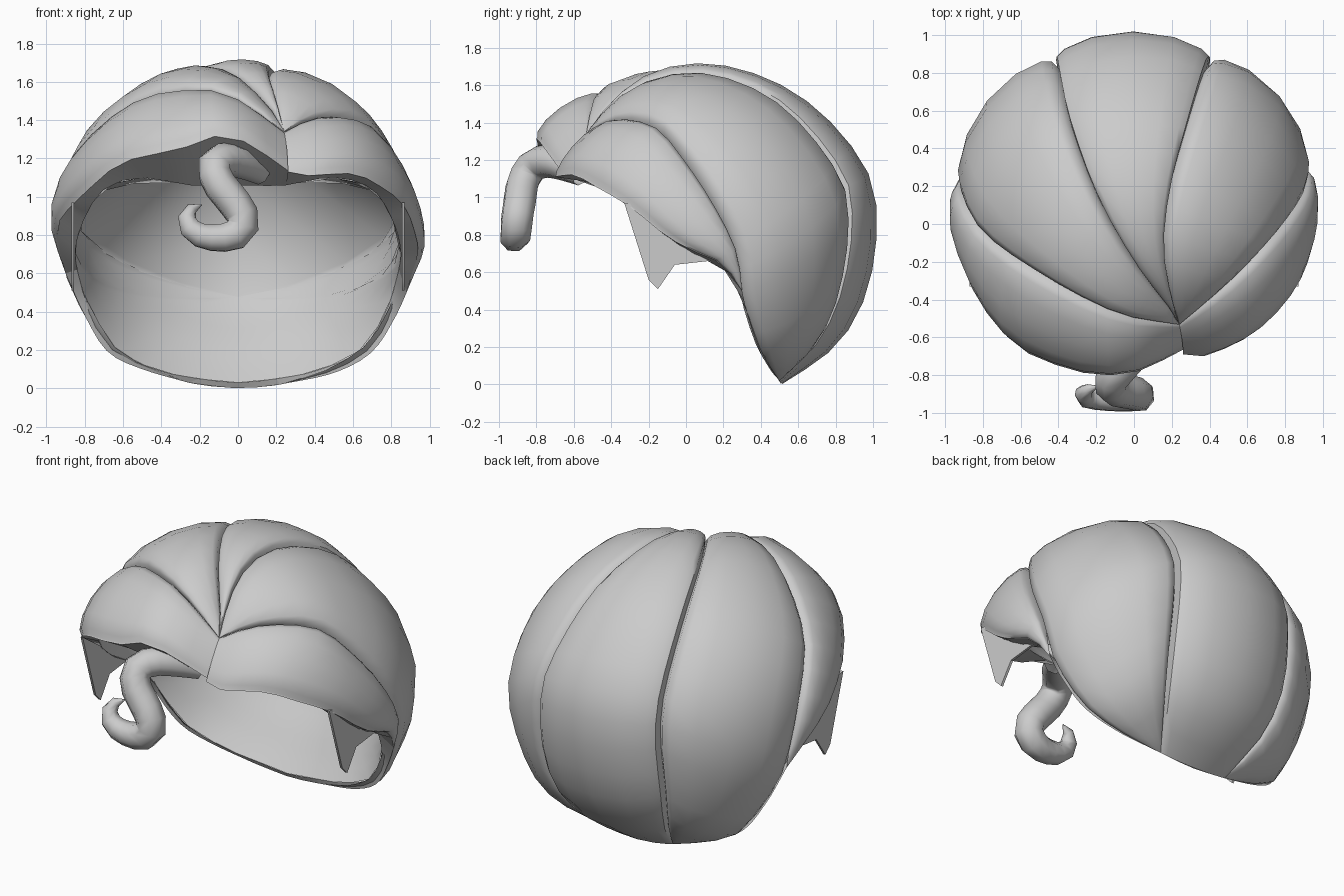
import bpy, math
from mathutils import Vector, Quaternion

if "Cube" in bpy.data.objects:
    bpy.data.objects.remove(bpy.data.objects["Cube"])

CENTRE = Vector((0, 0, 0.82))
RADII = Vector((0.97, 1.0, 0.88))

hair = bpy.data.materials.new("hair_grey")
hair.diffuse_color = (0.6, 0.6, 0.6, 1)
hair.use_nodes = True
hair.node_tree.nodes["Principled BSDF"].inputs["Base Color"].default_value = hair.diffuse_color


def to_unit(p):
    d = Vector(p) - CENTRE
    return Vector((d.x / RADII.x, d.y / RADII.y, d.z / RADII.z))


def from_unit(d):
    p = CENTRE + Vector((d.x * RADII.x, d.y * RADII.y, d.z * RADII.z))
    p.z = max(p.z, 0)
    return p


def resample(points, n):
    """n + 1 evenly spaced points along a smooth spline through the points"""
    c = [Vector(p) for p in points]
    c = [c[0] * 2 - c[1]] + c + [c[-1] * 2 - c[-2]]
    pts = [c[1]]
    for a, b, d, e in zip(c, c[1:], c[2:], c[3:]):
        for k in range(1, 7):
            t = k / 6
            pts.append((b * 2 + (d - a) * t + (a * 2 - b * 5 + d * 4 - e) * t ** 2
                        + (b * 3 - a - d * 3 + e) * t ** 3) * 0.5)
    lens = [0]
    for a, b in zip(pts, pts[1:]):
        lens.append(lens[-1] + (b - a).length)
    out = []
    for i in range(n + 1):
        s = lens[-1] * i / n
        k = max(j for j in range(len(pts) - 1) if lens[j] <= s + 1e-9)
        out.append(pts[k].lerp(pts[k + 1], min(1, (s - lens[k]) / (lens[k + 1] - lens[k]))))
    return out


def make(name, verts, faces, angle=50):
    me = bpy.data.meshes.new(name)
    me.from_pydata([tuple(v) for v in verts], [], faces)
    me.materials.append(hair)
    ob = bpy.data.objects.new(name, me)
    bpy.context.collection.objects.link(ob)
    bpy.ops.object.select_all(action='DESELECT')
    ob.select_set(True)
    bpy.context.view_layer.objects.active = ob
    bpy.ops.object.mode_set(mode='EDIT')
    bpy.ops.mesh.select_all(action='SELECT')
    bpy.ops.mesh.remove_doubles(threshold=0.001)
    bpy.ops.object.mode_set(mode='OBJECT')
    bpy.ops.object.shade_smooth_by_angle(angle=math.radians(angle))
    return ob


def grid_faces(rows, cols):
    return [(i * cols + j, i * cols + j + 1, (i + 1) * cols + j + 1, (i + 1) * cols + j)
            for i in range(rows - 1) for j in range(cols - 1)]


# cross-section of a lock: position across, height above the seam
HALF = [(0, -0.055), (0.025, 0.0), (0.09, 0.025), (0.27, 0.044)]
SECTION = HALF + [(0.5, 0.05)] + [(1 - u, h) for u, h in reversed(HALF)]


def lock(name, left, right, scale=1.0, n=14, lift=0.0, free=None):
    """Bulging lock of hair lofted between two seams over the head ellipsoid"""
    verts = []
    for i, (a, b) in enumerate(zip(resample(left, n), resample(right, n))):
        t = i / n
        fade = min(1, t * 5 + 0.1, (1 - t) * 6)
        a, b = to_unit(a), to_unit(b)
        for j, (u, h) in enumerate(SECTION):
            if j == free:          # free lower edges are not tucked in
                h = 0
            elif 0 < j < len(SECTION) - 1:
                h = h * scale + lift
            r = a.length * (1 - u) + b.length * u + h * fade
            verts.append(from_unit(a.lerp(b, u).normalized() * r))
    make(name, verts, grid_faces(n + 1, len(SECTION)))


def strip(name, outer, inner, n=14):
    verts = [p for pair in zip(resample(outer, n), resample(inner, n)) for p in pair]
    make(name, verts, grid_faces(n + 1, 2))


# seams running from the parting point
W = (0.24, -0.53, 1.34)
tip_l, tip_r = (-0.9, 0.28, 0.6), (0.88, 0.3, 0.5)
seam_left = [W, (0, -0.5, 1.51), (-0.2, -0.43, 1.56), (-0.5, -0.27, 1.51),
             (-0.8, -0.06, 1.27), (-0.92, 0.16, 1.0), tip_l]
seam_back_l = [W, (0.2, -0.46, 1.42), (0, -0.2, 1.62), (-0.2, 0.15, 1.65), (-0.35, 0.55, 1.46),
               (-0.41, 0.82, 1.13), (-0.42, 0.87, 0.87), (-0.42, 0.82, 0.52),
               (-0.36, 0.7, 0.24), (-0.26, 0.5, 0.03)]
seam_back_r = [W, (0.19, -0.35, 1.53), (0.16, -0.1, 1.64), (0.2, 0.2, 1.64), (0.29, 0.53, 1.48),
               (0.38, 0.82, 1.13), (0.41, 0.87, 0.87), (0.41, 0.82, 0.52),
               (0.35, 0.7, 0.24), (0.22, 0.5, 0.02)]
seam_right = [W, (0.38, -0.42, 1.41), (0.53, -0.29, 1.42), (0.68, -0.14, 1.37),
              (0.8, 0, 1.2), (0.9, 0.15, 0.97), (0.92, 0.27, 0.72), tip_r]

# free lower edges
edge_l = [(0.27, -0.66, 1.13), (0.05, -0.77, 1.28), (-0.1, -0.8, 1.32), (-0.3, -0.78, 1.25),
          (-0.6, -0.66, 1.18), (-0.8, -0.42, 1.02), (-0.93, -0.1, 0.88), (-0.94, 0.1, 0.76), tip_l]
edge_r = [(0.26, -0.69, 1.13), (0.37, -0.7, 1.11), (0.6, -0.6, 1.12), (0.75, -0.47, 1.05),
          (0.87, -0.3, 0.95), (0.93, -0.1, 0.79), (0.94, 0.07, 0.7), (0.92, 0.2, 0.64), tip_r]
nape_l = [tip_l, (-0.8, 0.33, 0.38), (-0.68, 0.4, 0.19), (-0.5, 0.45, 0.1), (-0.26, 0.5, 0.03)]
nape_r = [tip_r, (0.82, 0.33, 0.37), (0.7, 0.39, 0.19), (0.5, 0.45, 0.08), (0.22, 0.5, 0.02)]

last = len(SECTION) - 1
lock("fringe_left", seam_left, edge_l, 0.85, free=last)
lock("fringe_right", edge_r, seam_right, 0.8, free=0)
lock("side_lock_left", seam_back_l, seam_left + nape_l[1:], 1.0, 20)
lock("side_lock_right", seam_right + nape_r[1:], seam_back_r, 1.0, 20)
lock("back_lock", seam_back_r, seam_back_l, 0.8, 20, 0.012)

# rim of the face opening, right half from brow to nape
rim = [(0, -0.48, 1.06), (0.25, -0.49, 1.06), (0.5, -0.47, 1.1), (0.7, -0.38, 1.04),
       (0.81, -0.2, 0.87), (0.85, 0, 0.72), (0.84, 0.2, 0.62), (0.78, 0.32, 0.42),
       (0.64, 0.4, 0.2), (0.4, 0.46, 0.09), (0.2, 0.49, 0.05), (0, 0.49, 0.03)]
rim_l = [(-x, y, z) for x, y, z in rim]

# undersides joining the outer edges to the rim
strip("fringe_underside_left", edge_l, [rim[1]] + rim_l[:7])
strip("fringe_underside_right", edge_r, rim[1:7])
strip("nape_underside_left", nape_l, rim_l[6:11])
strip("nape_underside_right", nape_r, rim[6:11])
strip("nape_underside_back", [nape_l[-1], (0, 0.51, 0.0), nape_r[-1]], [rim_l[10], rim[11], rim[10]], 4)

# hollow inner cap: rings from the rim to the back of the head
loop = resample(rim + rim_l[-2::-1], 32)
pole = to_unit((0, 0.78, 0.5)).normalized()
verts, rings = [], 8
for i in range(rings + 1):
    t = i / rings
    for p in loop:
        a = to_unit(p)
        d = a.normalized().slerp(pole, t) if t < 1 else pole
        k = min(1, t * 1.6)
        r = a.length + (0.92 - a.length) * math.sin(k * math.pi / 2)
        verts.append(from_unit(d * r))
make("inner_cap", verts, grid_faces(rings + 1, 33), 80)

# pointed sideburns
prof = [(-0.33, 0.97), (-0.2, 0.56), (-0.15, 0.51), (-0.06, 0.64), (0.12, 0.66),
        (0.27, 0.6), (0.25, 0.8), (-0.1, 0.95)]
for side, s in (("left", -1), ("right", 1)):
    k = len(prof)
    verts = [(s * x, y, z) for x in (0.855, 0.87) for y, z in prof]
    faces = [tuple(range(k)), tuple(range(2 * k - 1, k - 1, -1))]
    faces += [(i, (i + 1) % k, k + (i + 1) % k, k + i) for i in range(k)]
    make("sideburn_" + side, verts, faces, 30)

# forehead curl: tapered tube, the fourth number is the radius
path = [(0.12, -0.56, 1.12, 0.06), (0.03, -0.66, 1.17, 0.08), (-0.06, -0.75, 1.195, 0.09),
        (-0.125, -0.83, 1.16, 0.09), (-0.1, -0.875, 1.07, 0.09), (-0.02, -0.89, 0.97, 0.09),
        (0.03, -0.905, 0.88, 0.088), (0, -0.91, 0.81, 0.087), (-0.09, -0.92, 0.785, 0.077),
        (-0.2, -0.92, 0.8, 0.067), (-0.265, -0.91, 0.86, 0.055), (-0.25, -0.88, 0.93, 0.035),
        (-0.19, -0.86, 0.96, 0.004)]
pts = resample(path, 20)
pos = [p.xyz for p in pts]
verts, sides, old = [], 8, None
for i, p in enumerate(pos):
    tan = (pos[min(i + 1, len(pos) - 1)] - pos[max(i - 1, 0)]).normalized()
    if old is None:
        a = tan.cross(Vector((0, 0, 1))).normalized()
    else:
        a = (old.rotation_difference(tan) @ a).normalized()
    old = tan
    b = tan.cross(a)
    for j in range(sides + 1):
        w = 2 * math.pi * j / sides
        verts.append(p + (a * math.cos(w) + b * math.sin(w)) * max(pts[i][3], 0.004))
make("forehead_curl", verts, grid_faces(len(pos), sides + 1), 60)
